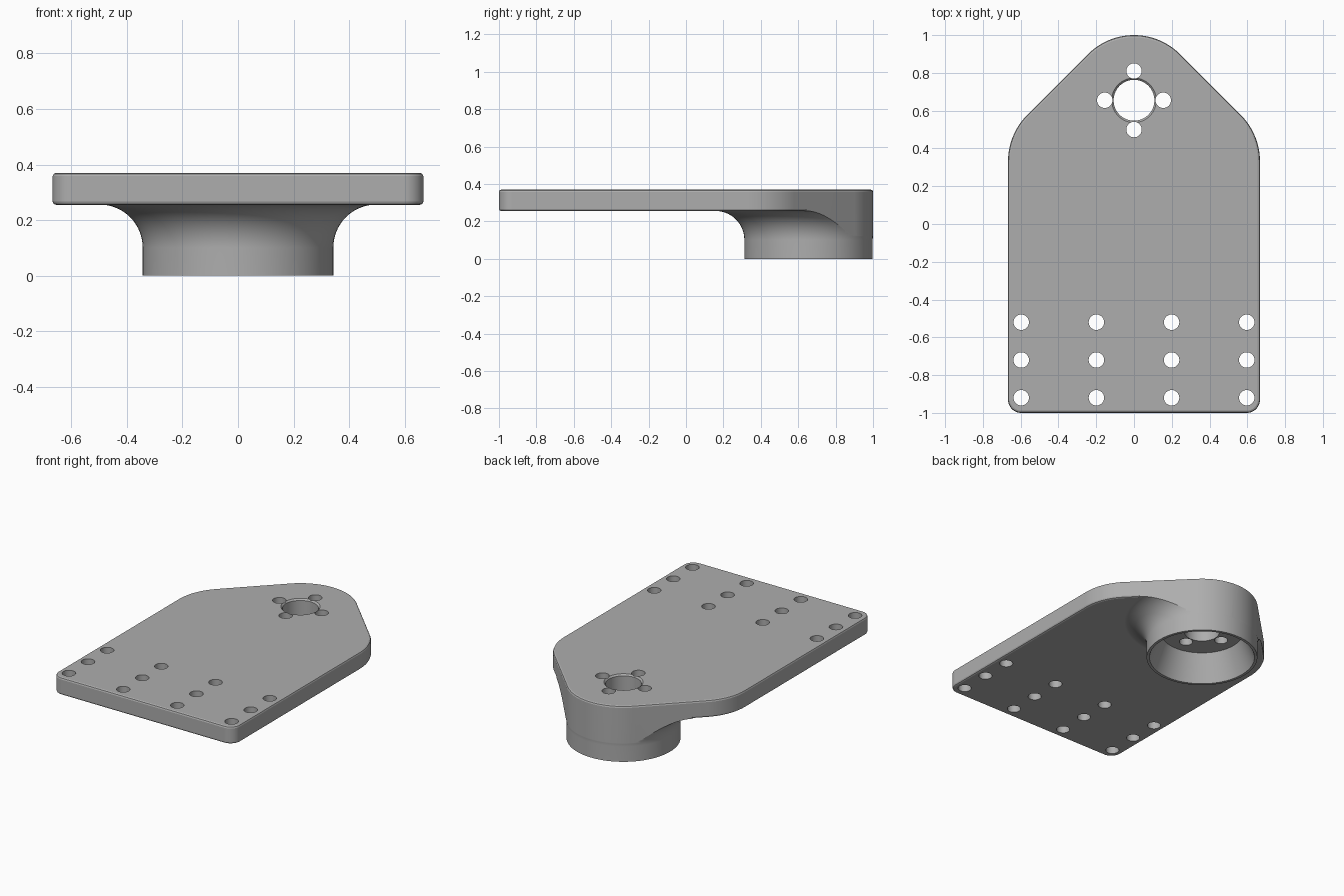
import bpy, bmesh
from math import sin, cos, pi, radians

if "Cube" in bpy.data.objects:
    bpy.data.objects.remove(bpy.data.objects["Cube"])

TOP, UNDER = 0.37, 0.255          # plate faces
HUB_Y, HUB_R, FILLET = 0.655, 0.343, 0.155
EDGE = 0.012                      # rounded plate edge

grey = bpy.data.materials.new("plain_grey")
grey.use_nodes = True
grey.diffuse_color = (0.42, 0.42, 0.42, 1)
grey.node_tree.nodes["Principled BSDF"].inputs["Base Color"].default_value = (0.42, 0.42, 0.42, 1)


def loft(name, rings):
    """Solid skinned through rings of equal length, capped at both ends."""
    bm = bmesh.new()
    loops = [[bm.verts.new(p) for p in ring] for ring in rings]
    n = len(loops[0])
    for a, b in zip(loops, loops[1:]):
        for i in range(n):
            j = (i + 1) % n
            bm.faces.new((a[i], a[j], b[j], b[i]))
    bm.faces.new(loops[0][::-1])
    bm.faces.new(loops[-1])
    bmesh.ops.recalc_face_normals(bm, faces=bm.faces)
    mesh = bpy.data.meshes.new(name)
    bm.to_mesh(mesh)
    bm.free()
    mesh.materials.append(grey)
    ob = bpy.data.objects.new(name, mesh)
    bpy.context.collection.objects.link(ob)
    return ob


def outline(offset, z):
    """Plate outline as five-sided chain of tangent arcs, grown by offset."""
    arcs = [(0.597, -0.93, 0.07, -90, 0), (0.317, 0.331, 0.35, 0, 45),
            (0, HUB_Y, 0.345, 45, 135),
            (-0.317, 0.331, 0.35, 135, 180), (-0.597, -0.93, 0.07, 180, 270)]
    ring = []
    for cx, cy, r, a0, a1 in arcs:
        steps = max(8, (a1 - a0) // 4)
        for i in range(steps + 1):
            a = radians(a0 + (a1 - a0) * i / steps)
            ring.append((cx + (r + offset) * cos(a), cy + (r + offset) * sin(a), z))
    return ring


def turned(name, profile, x, y, sides):
    """Solid of revolution from (radius, z) pairs."""
    return loft(name, [[(x + r * cos(2 * pi * i / sides), y + r * sin(2 * pi * i / sides), z)
                        for i in range(sides)] for r, z in profile])


def combine(target, tool, operation):
    bpy.context.view_layer.objects.active = target
    mod = target.modifiers.new(operation, 'BOOLEAN')
    mod.operation, mod.solver, mod.object = operation, 'EXACT', tool
    bpy.ops.object.modifier_apply(modifier=mod.name)
    bpy.data.objects.remove(tool)


# Outer envelope with a rounded top edge
body = loft("mounting_plate", [outline(0, -0.1), outline(0, TOP - EDGE),
                               outline(-0.3 * EDGE, TOP - 0.3 * EDGE), outline(-EDGE, TOP)])

# Plate slab with a rounded lower edge
slab = loft("slab", [outline(-EDGE, UNDER), outline(-0.3 * EDGE, UNDER + 0.3 * EDGE),
                     outline(0, UNDER + EDGE), outline(0.05, UNDER + 2 * EDGE), outline(0.05, 0.5)])

# Hub flaring into the underside
flare = [(HUB_R, 0)]
for i in range(15):
    a = radians(90 * i / 14)
    flare.append((HUB_R + FILLET * (1 - cos(a)), UNDER - FILLET + 0.001 + FILLET * sin(a)))
flare.append((flare[-1][0], 0.31))
combine(slab, turned("hub", flare, 0, HUB_Y, 96), 'UNION')
combine(body, slab, 'INTERSECT')

# Tapered hub cavity and chamfered centre bore
combine(body, turned("cavity", [(0.327, -0.01), (0.325, 0), (0.255, 0.18)], 0, HUB_Y, 96), 'DIFFERENCE')
combine(body, turned("bore", [(0.108, 0.1), (0.108, TOP - 0.01), (0.128, TOP + 0.01)], 0, HUB_Y, 64),
        'DIFFERENCE')

# Bolt holes around the bore and the grid at the front
holes = [(0.155 * cos(k * pi / 2), HUB_Y + 0.155 * sin(k * pi / 2)) for k in range(4)]
holes += [(x, y) for x in (-0.597, -0.199, 0.199, 0.597) for y in (-0.92, -0.72, -0.52)]
for x, y in holes:
    combine(body, turned("hole", [(0.041, 0.1), (0.041, 0.5)], x, y, 32), 'DIFFERENCE')

# Smooth curved walls, crisp edges
bpy.ops.object.select_all(action='DESELECT')
body.select_set(True)
bpy.context.view_layer.objects.active = body
bpy.ops.object.shade_smooth_by_angle(angle=radians(20))
body.modifiers.new("even_normals", 'WEIGHTED_NORMAL').keep_sharp = True
